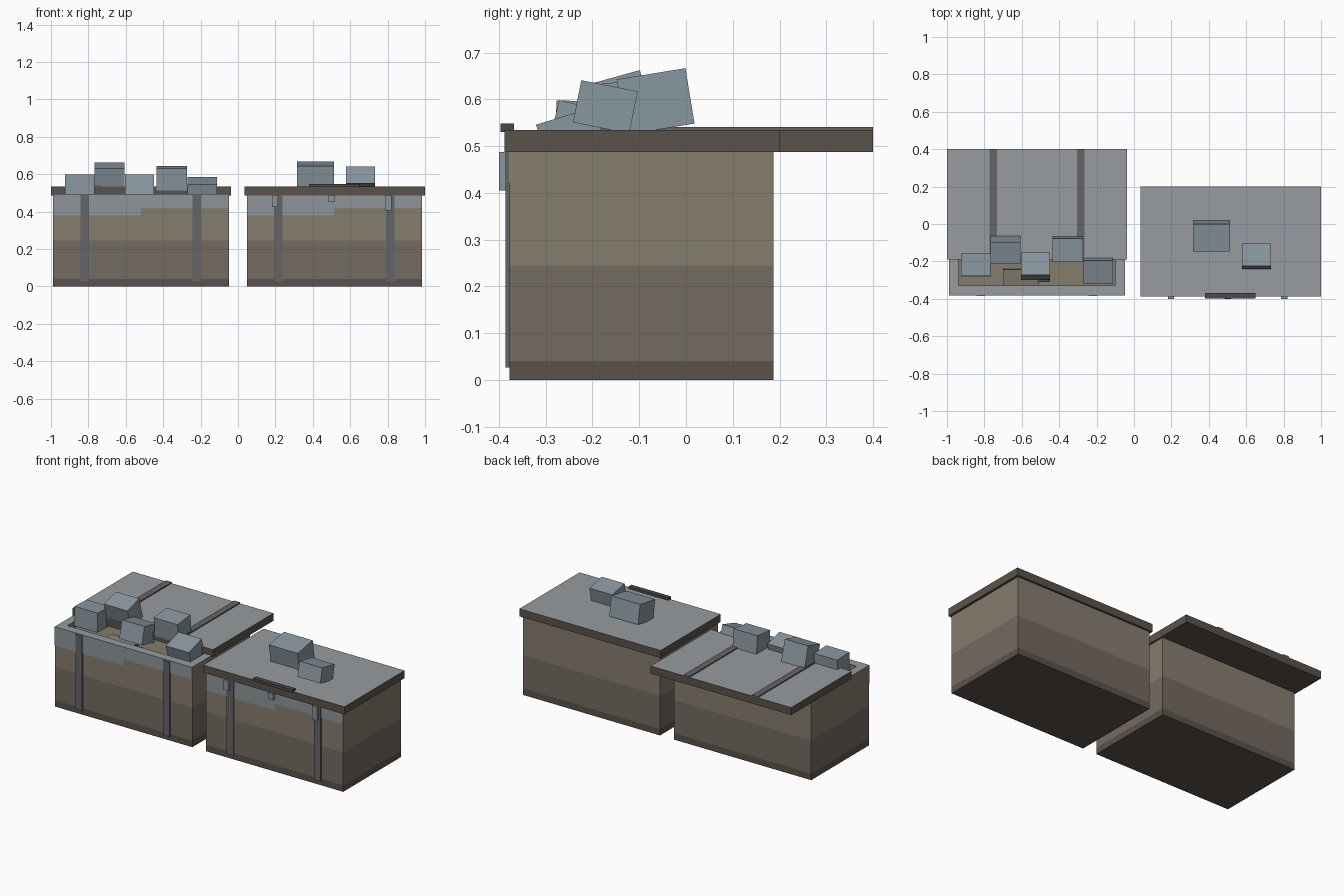
import bpy, bmesh
from math import radians
from mathutils import Matrix, Vector

if "Cube" in bpy.data.objects:
    bpy.data.objects.remove(bpy.data.objects["Cube"])


def material(name, r, g, b):
    m = bpy.data.materials.new(name)
    m.diffuse_color = (r, g, b, 1)
    m.use_nodes = True
    m.node_tree.nodes["Principled BSDF"].inputs["Base Color"].default_value = m.diffuse_color
    return m


WOOD = material("light_wood", 0.235, 0.205, 0.155)
MID = material("mid_wood", 0.175, 0.145, 0.12)
DARK = material("dark_wood", 0.105, 0.085, 0.068)
IRON = material("dark_metal", 0.13, 0.13, 0.14)
BLACK = material("handle_metal", 0.07, 0.07, 0.075)
FROST = material("frost", 0.27, 0.30, 0.32)
TOP = material("frosted_top", 0.31, 0.33, 0.35)
ICE = material("ice", 0.25, 0.31, 0.35)


def finish(name, bm, mats):
    bmesh.ops.recalc_face_normals(bm, faces=bm.faces)
    mesh = bpy.data.meshes.new(name)
    bm.to_mesh(mesh)
    bm.free()
    for m in mats:
        mesh.materials.append(m)
    ob = bpy.data.objects.new(name, mesh)
    bpy.context.collection.objects.link(ob)
    return ob


def box(name, x, y, z, mat, top=None):
    """Box from three (min, max) ranges, optionally with another top material."""
    bm = bmesh.new()
    bmesh.ops.create_cube(bm, size=1)
    for v in bm.verts:
        v.co = Vector([(r[0] + r[1]) / 2 + c * (r[1] - r[0])
                       for r, c in zip((x, y, z), v.co)])
    if top:
        bm.normal_update()
        for f in bm.faces:
            f.material_index = int(f.normal.z > 0.9)
    return finish(name, bm, [mat, top] if top else [mat])


def block(name, x, cy, cz, depth, height, tilt, mat=ICE):
    """Block tilted about the x axis."""
    h, d = height / 2, depth / 2
    ob = box(name, x, (-d, d), (-h, h), mat)
    ob.data.transform(Matrix.Translation((0, cy, cz)) @ Matrix.Rotation(radians(tilt), 4, 'X'))
    return ob


def chest(name, x0, x1, hollow):
    """Banded body lofted through rectangles; hollow adds a rim and recess."""
    y0, y1, t = -0.378, 0.187, 0.05
    rings = [(0, 0), (0, 0.04), (0, 0.245), (0, 0.49)]
    if hollow:
        rings[-1] = (0, 0.495)
        rings += [(t, 0.495), (t, 0.455)]
    mats = [2, 1, 0, 3, 0]
    bm = bmesh.new()
    loops = [[bm.verts.new(p) for p in ((x0 + i, y0 + i, z), (x1 - i, y0 + i, z),
                                        (x1 - i, y1 - i, z), (x0 + i, y1 - i, z))]
             for i, z in rings]
    for k, (a, b) in enumerate(zip(loops, loops[1:])):
        for j in range(4):
            n = (j + 1) % 4
            bm.faces.new((a[j], a[n], b[n], b[j])).material_index = mats[k]
    bm.faces.new(loops[0][::-1]).material_index = 2
    bm.faces.new(loops[-1]).material_index = 0
    finish(name, bm, [WOOD, MID, DARK, TOP])


# Bodies with stepped frost and front straps
for side, x0, x1, hollow in (("left", -0.988, -0.048, True), ("right", 0.047, 0.985, False)):
    top = 0.495 if hollow else 0.488
    chest(side + "_chest_body", x0, x1, hollow)
    mid = (x0 + x1) / 2
    box(side + "_frost_deep", (x0, mid), (-0.381, -0.377), (0.38, top), FROST)
    box(side + "_frost_shallow", (mid, x1), (-0.381, -0.377), (0.42, top), FROST)
    for i, sx in enumerate((x0 + 0.168, x1 - 0.172)):
        box(f"{side}_front_strap_{i + 1}", (sx - 0.023, sx + 0.023), (-0.386, -0.377),
            (0.027, 0.488), IRON)

# Lids: left slid back, right closed
box("left_lid", (-1.0, -0.038), (-0.19, 0.4), (0.487, 0.534), DARK, TOP)
box("right_lid", (0.034, 1.0), (-0.388, 0.2), (0.487, 0.534), DARK, TOP)
for i, sx in enumerate((-0.753, -0.285)):
    box(f"lid_strap_{i + 1}", (sx - 0.02, sx + 0.02), (-0.19, 0.4), (0.53, 0.541), IRON)
box("lid_handle", (0.38, 0.65), (-0.397, -0.368), (0.53, 0.548), BLACK)

# Icicles under the right lid
for i, (ix, iz) in enumerate(((0.198, 0.425), (0.502, 0.45), (0.803, 0.405))):
    box(f"icicle_{i + 1}", (ix - 0.017, ix + 0.017), (-0.4, -0.378), (iz, 0.488), ICE)

# Ice blocks on the closed lid
block("lid_block_large", (0.315, 0.512), -0.065, 0.5955, 0.149, 0.12, 9.3)
block("lid_block_small", (0.577, 0.733), -0.1725, 0.584, 0.123, 0.092, -11.2)

# Ice blocks piled in the open chest
block("pile_block_1", (-0.925, -0.767), -0.219, 0.536, 0.12, 0.12, -2)
block("pile_block_2", (-0.767, -0.607), -0.139, 0.584, 0.12, 0.13, 15.5)
block("pile_block_3", (-0.605, -0.45), -0.224, 0.531, 0.123, 0.11, -13)
block("pile_block_4", (-0.435, -0.272), -0.133, 0.568, 0.125, 0.14, 6)
block("pile_block_5", (-0.27, -0.112), -0.244, 0.517, 0.13, 0.1, 17)
block("buried_chunk", (-0.7, -0.51), -0.285, 0.445, 0.09, 0.05, 8, WOOD)
box("buried_scrap", (-0.515, -0.45), (-0.31, -0.28), (0.44, 0.47), BLACK)
